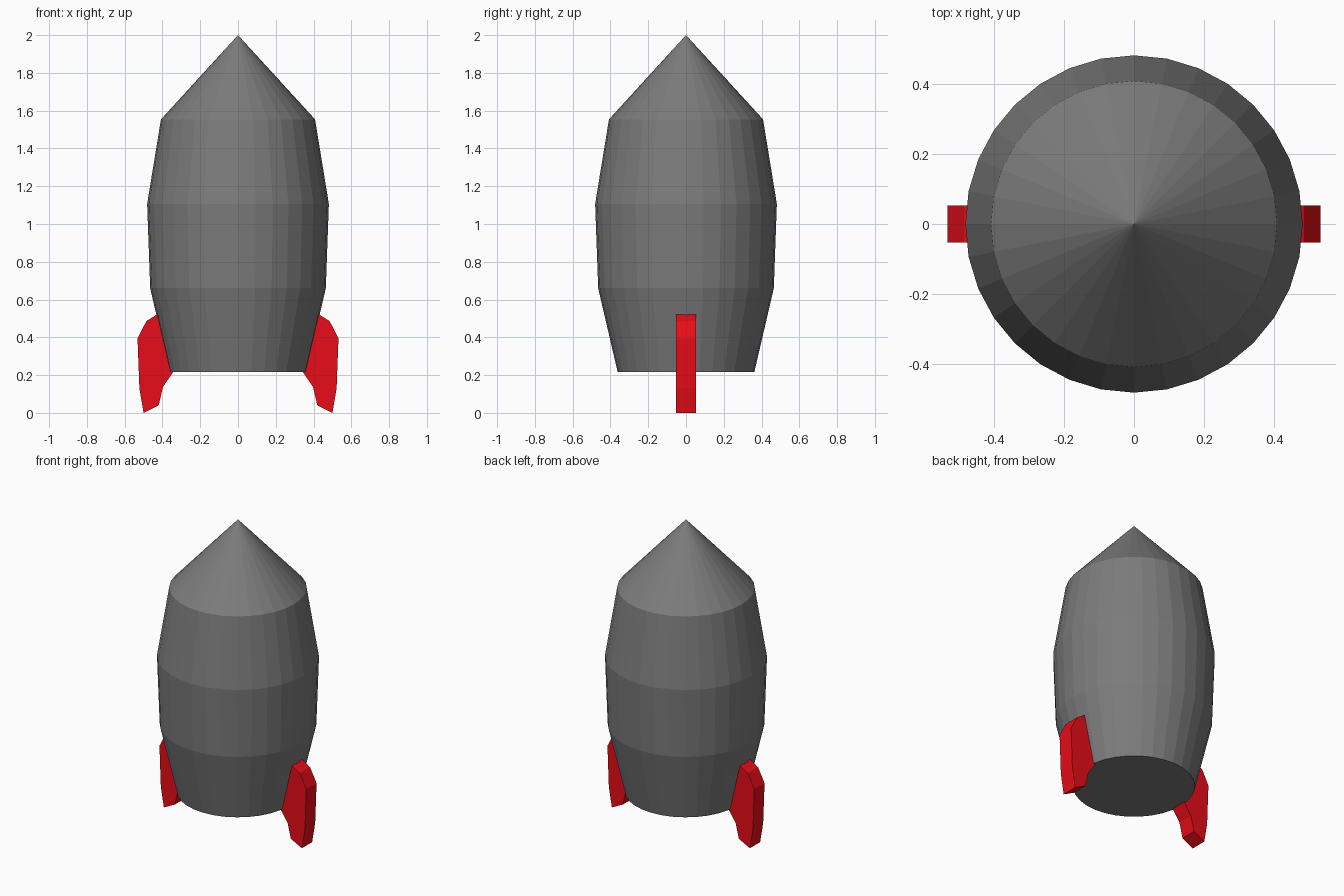
import bpy, bmesh
from math import cos, sin, tau

if "Cube" in bpy.data.objects:
    bpy.data.objects.remove(bpy.data.objects["Cube"])

SIDES = 32


def make_material(name, color):
    mat = bpy.data.materials.new(name)
    mat.diffuse_color = (*color, 1)
    mat.use_nodes = True
    mat.node_tree.nodes["Principled BSDF"].inputs["Base Color"].default_value = mat.diffuse_color
    return mat


def make_object(name, bm, material):
    bmesh.ops.recalc_face_normals(bm, faces=bm.faces)
    mesh = bpy.data.meshes.new(name)
    bm.to_mesh(mesh)
    bm.free()
    mesh.materials.append(material)
    obj = bpy.data.objects.new(name, mesh)
    bpy.context.collection.objects.link(obj)
    return obj


dark_grey = make_material("dark_grey", (0.2, 0.2, 0.2))
red = make_material("red", (0.8, 0.004, 0.009))

# Body: stacked rings, closed base and pointed nose
bm = bmesh.new()
profile = [(0.362, 0.217), (0.465, 0.66), (0.481, 1.106), (0.408, 1.554)]
rings = [[bm.verts.new((r * cos(tau * i / SIDES), r * sin(tau * i / SIDES), z))
          for i in range(SIDES)] for r, z in profile]
tip = bm.verts.new((0, 0, 2))
bm.faces.new(rings[0])
for i in range(SIDES):
    j = (i + 1) % SIDES
    for low, high in zip(rings, rings[1:]):
        bm.faces.new((low[i], low[j], high[j], high[i]))
    bm.faces.new((rings[-1][i], rings[-1][j], tip))
make_object("rocket_body", bm, dark_grey)

# Fins: side outline given thickness, one on each side
outline = [(0.42, 0.527), (0.485, 0.486), (0.532, 0.395), (0.522, 0.13),
           (0.5, 0.0), (0.42, 0.04), (0.397, 0.138), (0.345, 0.213)]
HALF = 0.053
for name, side in (("right_fin", 1), ("left_fin", -1)):
    bm = bmesh.new()
    front, back = [[bm.verts.new((side * x, y, z)) for x, z in outline]
                   for y in (-HALF, HALF)]
    bm.faces.new(front)
    bm.faces.new(back[::-1])
    for i in range(len(outline)):
        bm.faces.new((front[i - 1], front[i], back[i], back[i - 1]))
    make_object(name, bm, red)
